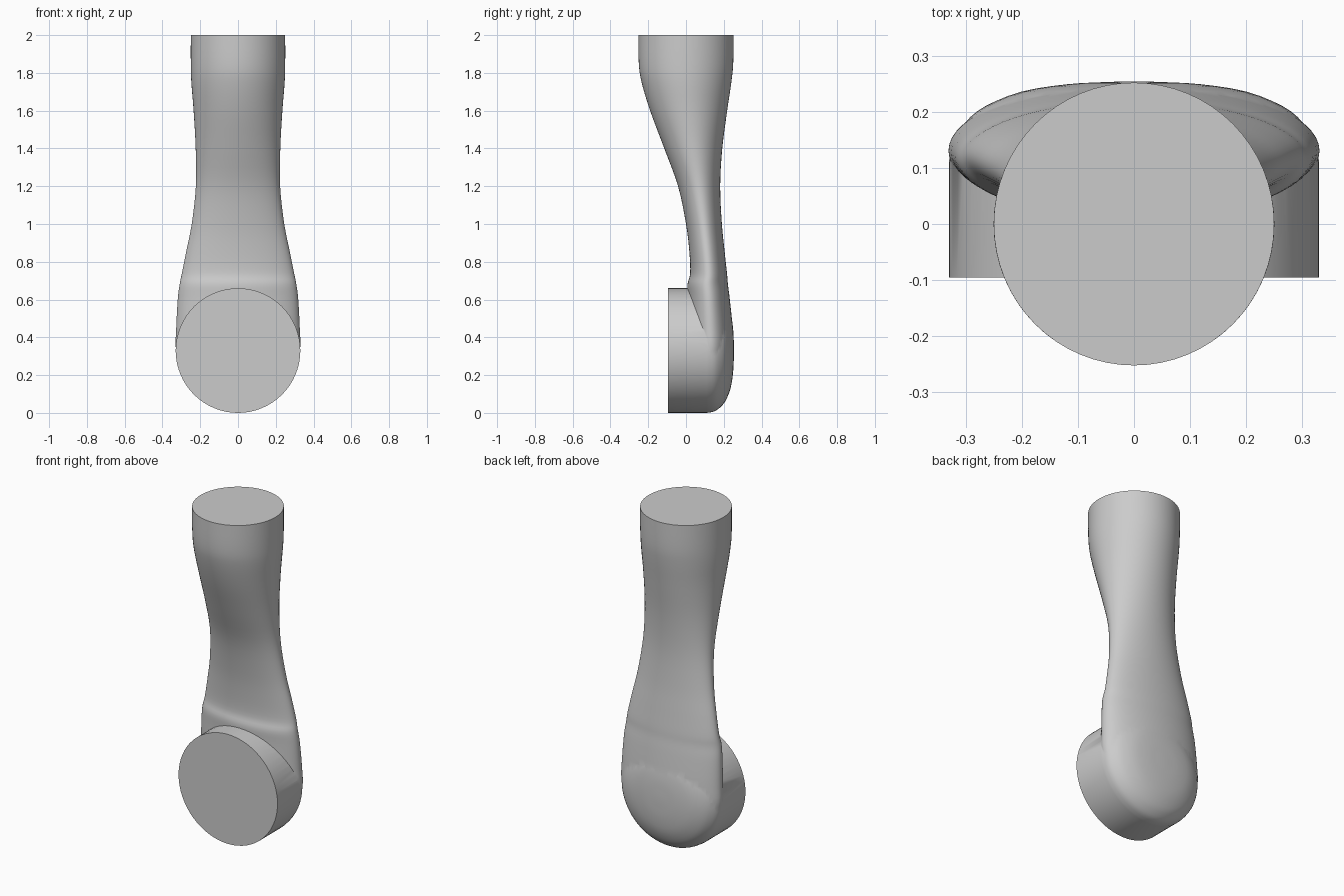
import bpy, bmesh, math

if "Cube" in bpy.data.objects:
    bpy.data.objects.remove(bpy.data.objects["Cube"])

N = 64


def skin(name, rings):
    """Capped mesh through a list of equal-length point rings."""
    bm = bmesh.new()
    vs = [[bm.verts.new(p) for p in r] for r in rings]
    for a, b in zip(vs, vs[1:]):
        for i in range(N):
            j = (i + 1) % N
            bm.faces.new((a[i], a[j], b[j], b[i]))
    bm.faces.new(vs[0])
    bm.faces.new(vs[-1])
    bmesh.ops.recalc_face_normals(bm, faces=bm.faces)
    me = bpy.data.meshes.new(name)
    bm.to_mesh(me)
    bm.free()
    ob = bpy.data.objects.new(name, me)
    bpy.context.collection.objects.link(ob)
    return ob


def smooth_path(pts, steps=4):
    """Catmull-Rom resampling of a short table of sections."""
    p = [pts[0]] + pts + [pts[-1]]
    out = []
    for k in range(1, len(p) - 2):
        for s in range(steps):
            t = s / steps
            out.append(tuple(
                0.5 * (2 * b + (c - a) * t + (2 * a - 5 * b + 4 * c - d) * t * t
                       + (3 * b - a - 3 * c + d) * t ** 3)
                for a, b, c, d in zip(*p[k - 1:k + 3])))
    return out + [pts[-1]]


ANG = [2 * math.pi * i / N for i in range(N)]

# Neck: elliptical sections (z, half width, front y, back y)
sections = [
    (2.0, .25, -.252, .252), (1.85, .25, -.25, .25), (1.75, .247, -.235, .24),
    (1.6, .235, -.19, .218), (1.4, .224, -.115, .192), (1.2, .223, -.042, .181),
    (1.0, .245, .0, .19), (.85, .275, .018, .205), (.74, .297, .022, .217),
    (.68, .309, .008, .222), (.6, .319, .01, .232), (.45, .327, .01, .247),
    (.33, .328, .01, .251), (.2, .29, .01, .24), (.12, .2, .03, .2)]
neck = skin("neck", [
    [(w * math.cos(a), (f + b) / 2 + (b - f) / 2 * math.sin(a), z) for a in ANG]
    for z, w, f, b in smooth_path(sections)])

# Head: round front face with a domed back (radius, y)
profile = [(.33, .11), (.322, .15), (.3, .182), (.265, .21),
           (.2, .236), (.12, .249), (.05, .253), (.012, .254)]
head = skin("head", [
    [(r * math.cos(a), y, .33 + r * math.sin(a)) for a in ANG]
    for r, y in [(.33, -.095)] + smooth_path(profile, 3)])

# Join neck and head into one continuous body
mod = neck.modifiers.new("join_head", 'BOOLEAN')
mod.operation = 'UNION'
mod.solver = 'EXACT'
mod.object = head
bpy.context.view_layer.objects.active = neck
neck.select_set(True)
bpy.ops.object.modifier_apply(modifier=mod.name)
bpy.data.objects.remove(head, do_unlink=True)
neck.name = "pipe_body"
bpy.ops.object.shade_smooth_by_angle(angle=math.radians(40))
